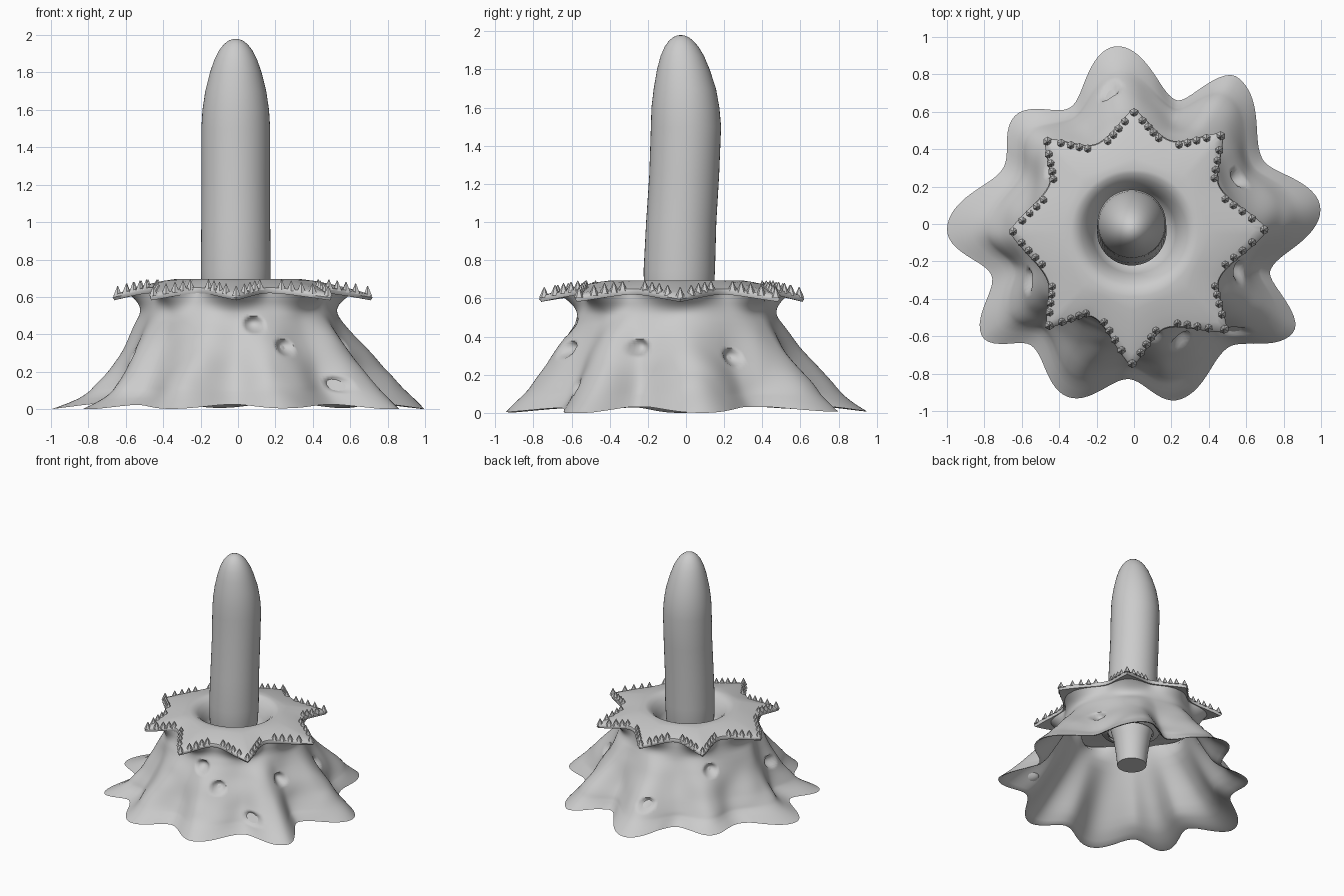
import bpy, bmesh, math
from mathutils import Vector, noise

if "Cube" in bpy.data.objects:
    bpy.data.objects.remove(bpy.data.objects["Cube"])

N = 240


def cos_interp(keys, deg):
    """Smooth periodic interpolation of (degrees, value) keys."""
    deg = (deg - keys[0][0]) % 360 + keys[0][0]
    ext = keys + [(keys[0][0] + 360, keys[0][1])]
    for (a, ra), (b, rb) in zip(ext, ext[1:]):
        if a <= deg <= b:
            u = (1 - math.cos(math.pi * (deg - a) / (b - a))) / 2
            return ra + (rb - ra) * u
    return keys[0][1]


def lin(keys, x):
    for (a, va), (b, vb) in zip(keys, keys[1:]):
        if x <= b:
            return va + (vb - va) * max(0, x - a) / (b - a)
    return keys[-1][1]


def ring_mesh(name, rings, cap_start=False, cap_end=False):
    """Skin a list of equally sized closed rings of points."""
    bm = bmesh.new()
    vr = [[bm.verts.new(p) for p in r] for r in rings]
    n = len(vr[0])
    for a, b in zip(vr, vr[1:]):
        for i in range(n):
            j = (i + 1) % n
            bm.faces.new((a[i], a[j], b[j], b[i]))
    if cap_start:
        bm.faces.new(vr[0])
    if cap_end:
        bm.faces.new(vr[-1])
    bmesh.ops.recalc_face_normals(bm, faces=bm.faces)
    me = bpy.data.meshes.new(name)
    bm.to_mesh(me)
    bm.free()
    ob = bpy.data.objects.new(name, me)
    bpy.context.collection.objects.link(ob)
    bpy.ops.object.select_all(action='DESELECT')
    ob.select_set(True)
    bpy.context.view_layer.objects.active = ob
    bpy.ops.object.shade_smooth_by_angle(angle=math.radians(50))
    return ob


# Star outline of the collar, as polar keys around its centre
C = Vector((0, -.05, 0))
tips = [(.72, -.03), (.48, .49), (0, .62), (-.48, .46), (-.67, -.04),
        (-.47, -.56), (-.01, -.77), (.5, -.58)]
dips = [(.46, .2), (.19, .45), (-.2, .43), (-.46, .2), (-.47, -.29),
        (-.22, -.5), (.17, -.56), (.46, -.29)]
star = []
for t, d in zip(tips, dips):
    for p, is_tip in ((t, True), (d, False)):
        v = Vector((p[0], p[1], 0)) - C
        star.append((math.degrees(math.atan2(v.y, v.x)) % 360, v.length, is_tip))
star.sort()
star_keys = [(a, r) for a, r, _ in star]

# Skirt: nine-lobed flared shell with craters, its top spreading into the star
lobes = [(5, 1.0), (27, .77), (55, .96), (71, .70), (96, .955), (119, .71),
         (138, .86), (156, .76), (182, 1.0), (200, .81), (217, 1.01), (230, .85),
         (249, .99), (268, .83), (284, .97), (307, .83), (326, 1.03), (341, .77)]
concave = [(0, 1), (.03, .82), (.08, .6), (.2, .39), (.35, .2), (.48, .05), (.54, 0), (.7, 0)]
straight = [(0, 1), (.04, .92), (.08, .84), (.2, .6), (.35, .31), (.48, .08), (.54, 0), (.7, 0)]
hollow = [(5, 0), (60, .1), (110, .3), (182, 1), (217, .8), (255, .15), (326, .1)]
craters = [(-81, .45), (-67, .33), (-46, .13), (26, .29), (-21, .34),
           (206, .28), (100, .19), (142, .4)]
TOP = .625


def flare(deg, z):
    h = cos_interp(hollow, deg)
    return h * lin(concave, z) + (1 - h) * lin(straight, z)


def skirt_radius(deg, z):
    a = sum(flare(deg, max(0, z + d)) for d in (-.02, 0, .02)) / 3 if z > .02 else flare(deg, z)
    r = .505 + (cos_interp(lobes, deg) - .505) * a
    if z > .48:
        k = .6 * ((z - .48) / (TOP - .48)) ** 2
        r += (cos_interp(star_keys, deg) - .02 - r) * k
    return r


def skirt_point(deg, z, inner=False):
    t = math.radians(deg)
    r = skirt_radius(deg, z)
    if inner:
        r -= .012 + .1 * z
    else:
        p = Vector((math.cos(t) * r, math.sin(t) * r, z))
        r += .02 * noise.noise(p * 5) * min(1, z * 8) * max(0, min(1, (.6 - z) * 8))
        for ca, cz in craters:
            da = math.radians((deg - ca + 180) % 360 - 180) * r
            d = math.hypot(da, (z - cz) * 1.25) / .06
            if d < 1:
                r -= .05 * (1 - d * d)
    # rim is lifted slightly in the valleys
    lift = .03 * max(0, 1 - z / .1) * min(1, (1 - cos_interp(lobes, deg)) / .2)
    return (math.cos(t) * r, math.sin(t) * r - .05 * min(1, z / .5), z + max(0, lift))


degs = [i * 360 / N for i in range(N)]
outer_z = [TOP * (i / 56) ** 1.15 for i in range(56, -1, -1)]
rings = [[skirt_point(d, z) for d in degs] for z in outer_z]
# thin inner wall
rings += [[skirt_point(d, z, True) for d in degs]
          for z in (.005, .03, .06, .1, .15, .2, .25, .3, .36, .42, .48, .55, .6)]
ring_mesh("skirt", rings)

# Collar: eight-pointed star sloping down to its tips, with a central bowl
STEPS = 12


def star_edge(k, u):
    """Angle, radius and tipness on segment k of the star outline."""
    a, ra, ta = star[k]
    b, rb, _ = star[(k + 1) % 16]
    b += 360 if b < a else 0
    f = math.sin(math.pi / 2 * (u if ta else 1 - u))
    tip, dip = (ra, rb) if ta else (rb, ra)
    return math.radians(a + (b - a) * u), tip + (dip - tip) * f, 1 - f


outline = [star_edge(k, i / STEPS) for k in range(16) for i in range(STEPS)]


def edge_z(w):
    return .65 - .038 * w


def collar_ring(s, z, use_edge=False):
    """s blends from the bowl rim circle (0) to the star (1)."""
    out = []
    for a, r, w in outline:
        rr = .34 + (r - .34) * s
        zz = edge_z(w) + z if use_edge else .695 + (edge_z(w) - .695) * s ** 1.3 + z
        out.append((C.x + rr * math.cos(a), C.y + rr * math.sin(a), zz))
    return out


def bowl_ring(r, z):
    return [(C.x + r * math.cos(a), -.04 + r * math.sin(a), z) for a, _, _ in outline]


rings = [bowl_ring(.17, .47), bowl_ring(.22, .49), bowl_ring(.26, .57), bowl_ring(.3, .64)]
rings += [collar_ring(.2, -.04), collar_ring(.55, -.045), collar_ring(.75, -.036),
          collar_ring(.97, -.03, True), collar_ring(1, -.016, True), collar_ring(.97, 0, True)]
rings += [collar_ring(s, 0) for s in (.8, .6, .4, .2, 0)]
rings += [bowl_ring(r, z) for r, z in ((.31, .69), (.28, .668), (.25, .63), (.225, .58), (.2, .51), (.17, .49))]
ring_mesh("collar", rings)

# Column: round-topped shaft with a gentle lean
shaft = [(.2, .11), (.3, .12), (.42, .138), (.52, .165), (.6, .182), (.75, .187), (1, .184), (1.25, .183),
         (1.5, .184), (1.6, .178), (1.7, .163), (1.8, .138), (1.87, .114), (1.92, .088), (1.95, .064),
         (1.968, .042), (1.977, .022), (1.98, .004)]
lean = [(.2, -.04), (.7, -.037), (1.0, -.025), (1.3, -.006), (1.5, 0), (1.7, -.006), (1.98, -.028)]
rings = []
for z, r in shaft:
    rings.append([(-.012 + r * math.cos(2 * math.pi * i / 48),
                   lin(lean, z) + r * math.sin(2 * math.pi * i / 48), z) for i in range(48)])
ring_mesh("column", rings, True, True)

# Spikes: small faceted cones following both sides of every star tip
bm = bmesh.new()


def spike(a, r, w):
    base = bmesh.ops.create_cone(bm, segments=6, radius1=.027, radius2=.002, depth=.055, cap_ends=True)
    pos = Vector((C.x + (r - .027) * math.cos(a), C.y + (r - .027) * math.sin(a), edge_z(w) + .02))
    bmesh.ops.translate(bm, verts=base["verts"], vec=pos)


for k in range(16):
    if star[k][2]:
        spike(*star_edge(k, 0))
    for u in (.2, .36, .52, .7):
        spike(*star_edge(k, u if star[k][2] else 1 - u))
me = bpy.data.meshes.new("spikes")
bm.to_mesh(me)
bm.free()
bpy.context.collection.objects.link(bpy.data.objects.new("spikes", me))
